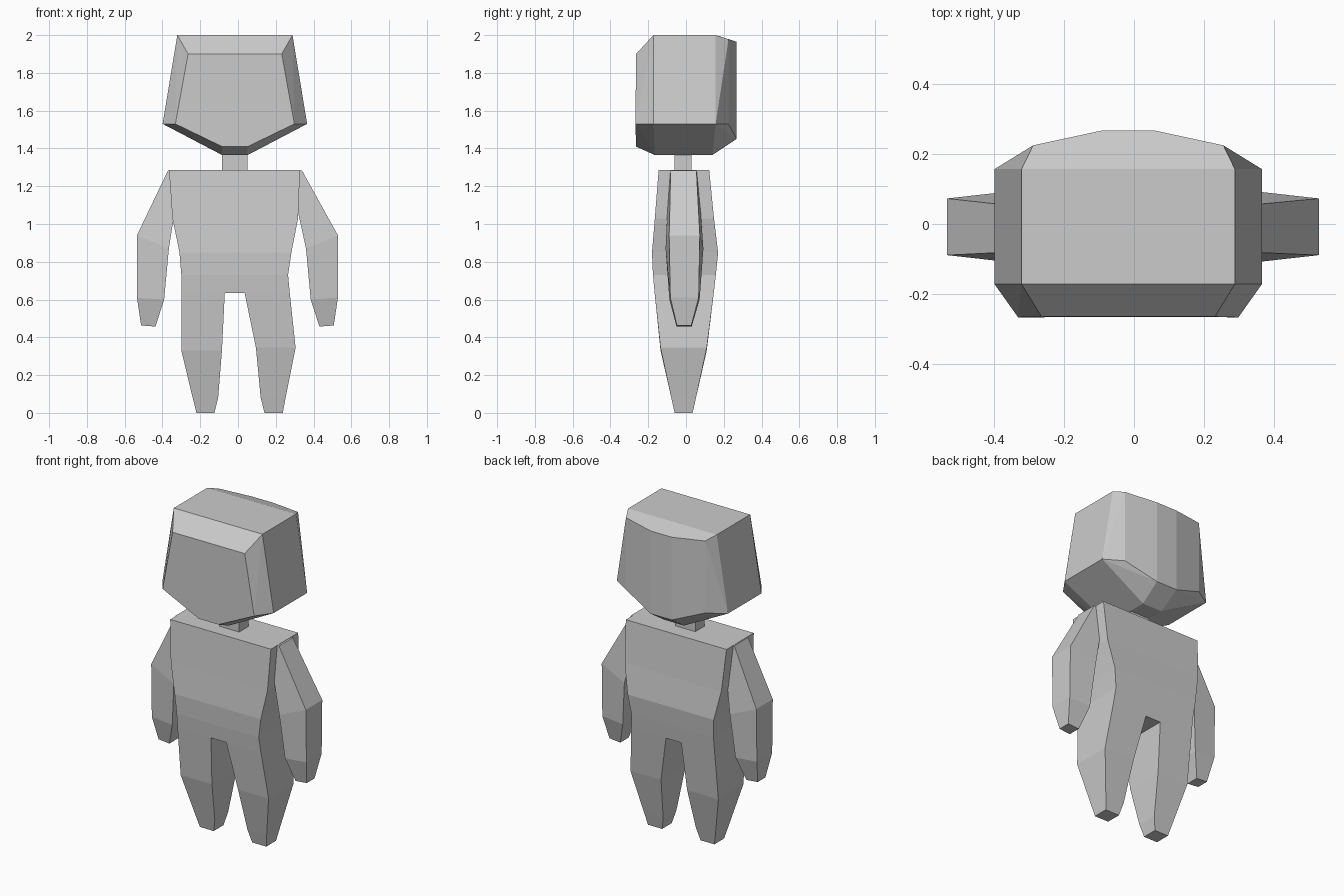
import bpy, bmesh, math


def finish(name, bm):
    bmesh.ops.recalc_face_normals(bm, faces=bm.faces)
    me = bpy.data.meshes.new(name)
    bm.to_mesh(me)
    bm.free()
    ob = bpy.data.objects.new(name, me)
    bpy.context.collection.objects.link(ob)
    return ob


def loft(name, rings):
    """Four-sided limb; ring = (z at x0, x0, z at x1, x1, y half at x0, y half at x1, y centre)."""
    bm = bmesh.new()
    prev = None
    for z0, x0, z1, x1, h0, h1, c in rings:
        cur = [bm.verts.new(p) for p in ((x0, c - h0, z0), (x1, c - h1, z1),
                                         (x1, c + h1, z1), (x0, c + h0, z0))]
        if prev:
            for i in range(4):
                j = (i + 1) % 4
                bm.faces.new((prev[i], prev[j], cur[j], cur[i]))
        else:
            bm.faces.new(cur)
        prev = cur
    bm.faces.new(prev)
    return finish(name, bm)


def box_loft(name, rings):
    """Straight rings: (z, x0, x1, y0, y1)."""
    return loft(name, [(z, a, z, b, (d - c) / 2, (d - c) / 2, (c + d) / 2)
                       for z, a, b, c, d in rings])


# Head: convex faceted block, mirrored half points (half width, y, z)
HEAD_X = -0.0165
half = [(0.248, -0.265, 1.90), (0.315, -0.267, 1.53), (0.0675, -0.265, 1.41),
        (0.305, -0.172, 2.0), (0.3825, -0.172, 1.53), (0.0675, -0.165, 1.365),
        (0.305, 0.157, 2.0), (0.3825, 0.157, 1.53), (0.0675, 0.14, 1.365),
        (0.272, 0.225, 1.978), (0.272, 0.225, 1.53),
        (0.0725, 0.268, 1.965), (0.0725, 0.268, 1.45)]
bm = bmesh.new()
for x, y, z in half:
    for s in (-1, 1):
        bm.verts.new((HEAD_X + s * x, y, z))
bmesh.ops.convex_hull(bm, input=bm.verts)
bmesh.ops.dissolve_limit(bm, angle_limit=math.radians(1.5), verts=bm.verts, edges=bm.edges)
finish("head", bm)

# Neck
box_loft("neck", [(1.28, -0.085, 0.05, -0.06, 0.03), (1.38, -0.085, 0.05, -0.06, 0.03)])

# Torso
box_loft("torso", [(1.285, -0.365, 0.328, -0.145, 0.123), (1.03, -0.347, 0.318, -0.165, 0.148),
                   (0.85, -0.31, 0.283, -0.18, 0.17), (0.73, -0.30, 0.265, -0.175, 0.158),
                   (0.635, -0.30, 0.274, -0.166, 0.147)])

# Legs: slightly different stance left and right
leg_y = [(-0.166, 0.147), (-0.135, 0.11), (-0.078, 0.053), (-0.06, 0.035)]
legs = {"left_leg": [(0.635, -0.30, -0.07), (0.33, -0.30, -0.085), (0.08, -0.24, -0.105), (0, -0.22, -0.125)],
        "right_leg": [(0.635, 0.035, 0.274), (0.345, 0.095, 0.305), (0.08, 0.12, 0.252), (0, 0.14, 0.237)]}
for name, rings in legs.items():
    box_loft(name, [r + y for r, y in zip(rings, leg_y)])

# Arms: (inner z, inner x, outer z, outer x, inner y half, outer y half, y centre), inner side wider
arm = [(1.285, 0.285, 1.283, 0.355, 0.075, 0.068, -0.013), (0.87, 0.363, 0.94, 0.532, 0.1, 0.081, -0.008),
       (0.6, 0.388, 0.61, 0.532, 0.08, 0.075, -0.008), (0.457, 0.434, 0.463, 0.51, 0.04, 0.038, -0.01)]
for name, s in (("left_arm", -1), ("right_arm", 1)):
    rings = []
    for i, (zi, xi, zo, xo, hi, ho, c) in enumerate(arm):
        off = -0.016 if i == 0 else -0.003
        rings.append((zi, s * xi + off, zo, s * xo + off, hi, ho, c))
    loft(name, rings)
